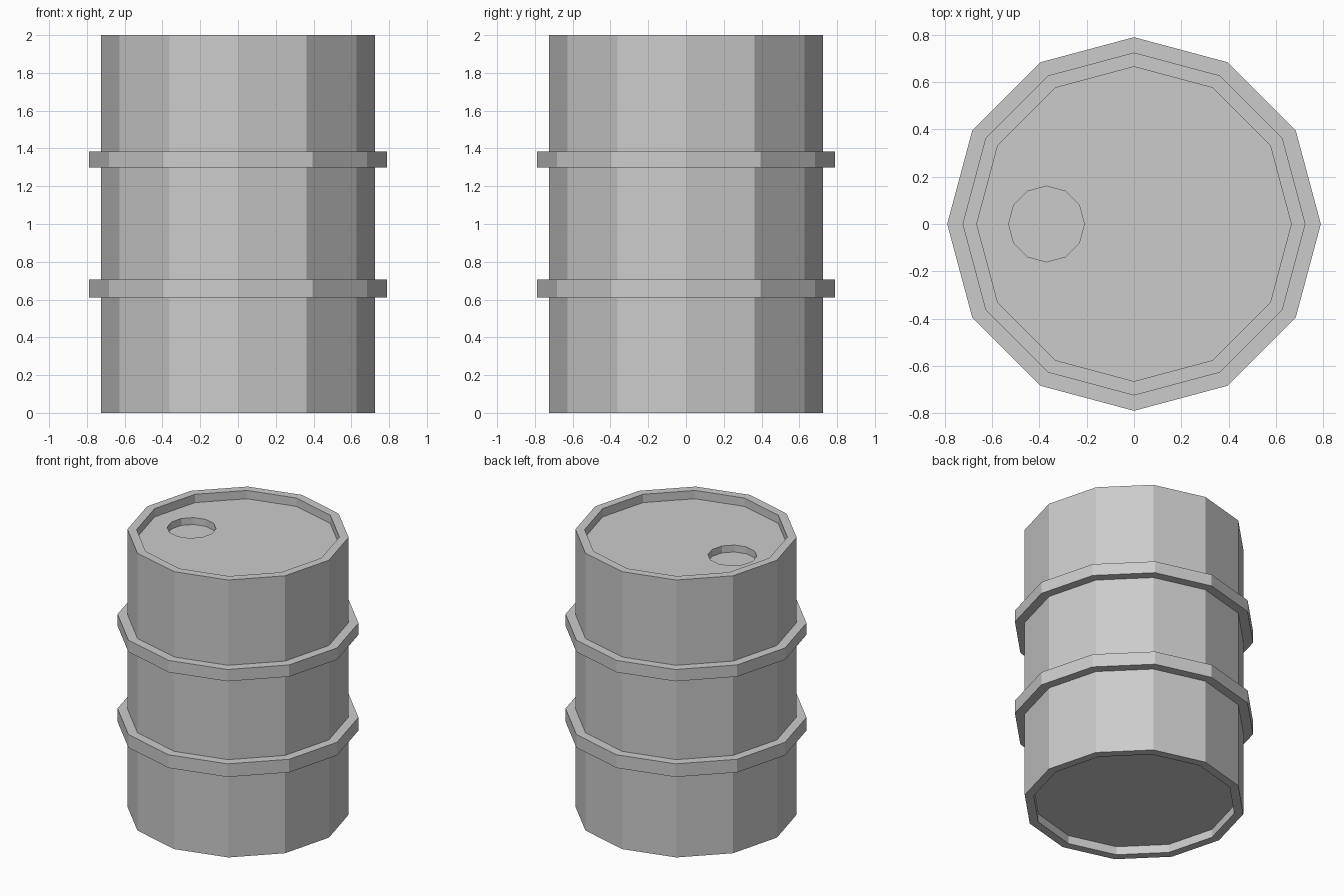
import bpy
import bmesh
from math import cos, sin, tau

SIDES = 12
BODY_R, LIP_R, HOOP_R = 0.725, 0.665, 0.79
HEIGHT, RECESS = 2.0, 0.06
HOLE_X, HOLE_R, HOLE_DEPTH = -0.37, 0.16, 0.05

cube = bpy.data.objects.get("Cube")
if cube:
    bpy.data.objects.remove(cube, do_unlink=True)

steel = bpy.data.materials.new("grey_steel")
steel.use_nodes = True
grey = (0.6, 0.6, 0.6, 1)
steel.diffuse_color = grey
steel.node_tree.nodes["Principled BSDF"].inputs["Base Color"].default_value = grey


def ring(bm, radius, z, x=0):
    angles = [tau * i / SIDES for i in range(SIDES)]
    return [bm.verts.new((x + radius * cos(a), radius * sin(a), z)) for a in angles]


def skin(bm, lower, upper):
    for i in range(SIDES):
        j = (i + 1) % SIDES
        bm.faces.new((lower[i], lower[j], upper[j], upper[i]))


def finish(bm, name):
    mesh = bpy.data.meshes.new(name)
    bm.to_mesh(mesh)
    bm.free()
    mesh.materials.append(steel)
    obj = bpy.data.objects.new(name, mesh)
    bpy.context.collection.objects.link(obj)


# Drum: wall with two hoops, rolled lips and recessed ends
profile = [(LIP_R, RECESS), (LIP_R, 0), (BODY_R, 0)]
for low, high in ((0.61, 0.705), (1.30, 1.385)):
    profile += [(BODY_R, low), (HOOP_R, low), (HOOP_R, high), (BODY_R, high)]
profile += [(BODY_R, HEIGHT), (LIP_R, HEIGHT), (LIP_R, HEIGHT - RECESS)]

bm = bmesh.new()
rings = [ring(bm, r, z) for r, z in profile]
for lower, upper in zip(rings, rings[1:]):
    skin(bm, lower, upper)
bm.faces.new(rings[0][::-1])
finish(bm, "drum_body")

# Lid: flat plate with an open filler hole
bm = bmesh.new()
lid_z = HEIGHT - RECESS
rim = ring(bm, LIP_R, lid_z)
hole = ring(bm, HOLE_R, lid_z, HOLE_X)
edges = [bm.edges.new((loop[i - 1], loop[i])) for loop in (rim, hole) for i in range(SIDES)]
bmesh.ops.triangle_fill(bm, edges=edges, use_beauty=True, normal=(0, 0, 1))
finish(bm, "drum_lid")

# Filler hole: shallow well facing inward
bm = bmesh.new()
well_floor = ring(bm, HOLE_R, lid_z - HOLE_DEPTH, HOLE_X)
well_top = ring(bm, HOLE_R, lid_z, HOLE_X)
skin(bm, well_top, well_floor)
bm.faces.new(well_floor)
finish(bm, "filler_well")
